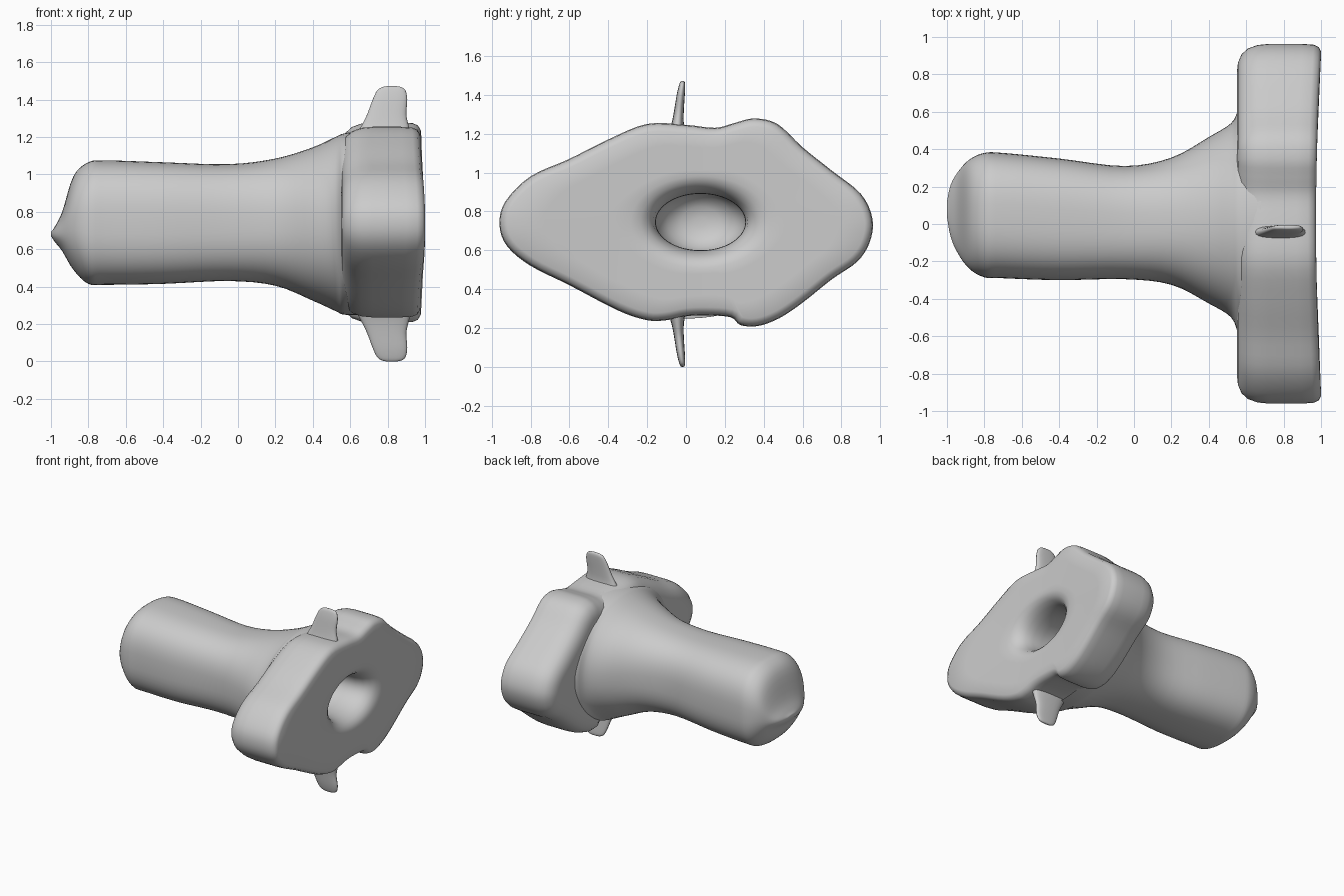
import bpy, bmesh, math
from mathutils import Vector

if "Cube" in bpy.data.objects:
    bpy.data.objects.remove(bpy.data.objects["Cube"])


def spline(pts, steps, closed):
    """Catmull-Rom samples through tuples of any size."""
    n, out = len(pts), []
    get = (lambda i: pts[i % n]) if closed else (lambda i: pts[max(0, min(n - 1, i))])
    for i in range(n if closed else n - 1):
        for k in range(steps):
            t = k / steps
            out.append(tuple(
                0.5 * (2 * b + (c - a) * t + (2 * a - 5 * b + 4 * c - d) * t * t
                       + (3 * b - a - 3 * c + d) * t ** 3)
                for a, b, c, d in zip(get(i - 1), get(i), get(i + 1), get(i + 2))))
    if not closed:
        out.append(tuple(pts[-1]))
    return out


def loft(name, rings, cap_start=False, cap_end=False):
    """Skin a list of equal-length rings into a smooth object."""
    bm = bmesh.new()
    rows = [[bm.verts.new(p) for p in r] for r in rings]
    n = len(rows[0])
    for a, b in zip(rows, rows[1:]):
        for i in range(n):
            j = (i + 1) % n
            bm.faces.new((a[i], a[j], b[j], b[i]))
    for use, row in ((cap_start, rows[0]), (cap_end, rows[-1])):
        if use:
            bm.faces.new(row)
    bmesh.ops.recalc_face_normals(bm, faces=bm.faces)
    me = bpy.data.meshes.new(name)
    bm.to_mesh(me)
    bm.free()
    ob = bpy.data.objects.new(name, me)
    bpy.context.collection.objects.link(ob)
    bpy.ops.object.select_all(action='DESELECT')
    ob.select_set(True)
    bpy.context.view_layer.objects.active = ob
    bpy.ops.object.shade_smooth_by_angle(angle=math.radians(60))
    return ob


def superellipse(n, p):
    """Unit rounded-box section as (u, v) pairs."""
    out = []
    for i in range(n):
        a = 2 * math.pi * i / n
        c, s = math.cos(a), math.sin(a)
        out.append((math.copysign(abs(c) ** (2 / p), c), math.copysign(abs(s) ** (2 / p), s)))
    return out


# Shaft: x, y min, y max, z min, z max, section power
stations = [
    (-1.0, 0.04, 0.12, 0.672, 0.692, 2.0),
    (-0.98, -0.07, 0.21, 0.64, 0.72, 2.1),
    (-0.94, -0.16, 0.28, 0.59, 0.80, 2.2),
    (-0.88, -0.24, 0.345, 0.49, 0.99, 2.4),
    (-0.80, -0.285, 0.38, 0.415, 1.065, 2.6),
    (-0.70, -0.29, 0.38, 0.41, 1.075, 2.7),
    (-0.40, -0.30, 0.35, 0.415, 1.065, 2.7),
    (-0.05, -0.295, 0.31, 0.43, 1.055, 2.6),
    (0.20, -0.325, 0.355, 0.405, 1.085, 2.4),
    (0.40, -0.425, 0.465, 0.325, 1.145, 2.2),
    (0.52, -0.50, 0.54, 0.27, 1.20, 2.1),
    (0.57, -0.60, 0.62, 0.25, 1.22, 2.0),
    (0.68, -0.64, 0.66, 0.25, 1.235, 2.0),
]
rings = []
for x, y0, y1, z0, z1, p in spline(stations, 4, False):
    rings.append([(x, (y0 + y1) / 2 + u * (y1 - y0) / 2, (z0 + z1) / 2 + v * (z1 - z0) / 2)
                  for u, v in superellipse(64, p)])
loft("shaft", rings, cap_start=True)

# Flange outline in y, z
outline = spline([
    (-0.96, 0.73), (-0.93, 0.85), (-0.80, 0.98), (-0.60, 1.07), (-0.40, 1.17), (-0.20, 1.25),
    (0.0, 1.245), (0.15, 1.23), (0.25, 1.255), (0.35, 1.278), (0.47, 1.25), (0.60, 1.13),
    (0.75, 1.01), (0.90, 0.89), (0.96, 0.76), (0.945, 0.64), (0.88, 0.54), (0.75, 0.45),
    (0.60, 0.33), (0.48, 0.25), (0.37, 0.21), (0.28, 0.215), (0.23, 0.255), (0.10, 0.265),
    (0.0, 0.26), (-0.10, 0.24), (-0.20, 0.24), (-0.35, 0.29), (-0.60, 0.42), (-0.80, 0.52),
    (-0.92, 0.62)], 4, True)
N = len(outline)
HY, HZ = 0.075, 0.745


def dish(x, y):
    return x - 0.03 * (1 - (y / 0.96) ** 2) if x > 0.75 else x


def inset_ring(x, d):
    out = []
    for i, (y, z) in enumerate(outline):
        a, b = outline[i - 2], outline[(i + 2) % N]
        t = Vector((b[0] - a[0], b[1] - a[1])).normalized()
        yy, zz = y + t.y * d, z - t.x * d
        out.append((dish(x, yy), yy, zz))
    return out


def hole_ring(x, ry, rz):
    out = []
    for y, z in outline:
        a = math.atan2((z - HZ) / rz, (y - HY) / ry)
        yy = HY + ry * math.cos(a)
        out.append((dish(x, yy), yy, HZ + rz * math.sin(a)))
    return out


# Flange: open back under the shaft flare, rounded rim, dished face, recessed socket
rings = [[(0.57, 0.03 + (y - 0.03) * 0.5, 0.74 + (z - 0.74) * 0.5) for y, z in outline]]
rings += [inset_ring(x, d) for x, d in (
    (0.55, 0.15), (0.556, 0.10), (0.575, 0.055), (0.61, 0.024), (0.66, 0.006), (0.72, 0),
    (0.90, 0), (0.96, 0.004), (0.988, 0.016), (1.003, 0.042))]
rim, lip = rings[-1], hole_ring(1.003, 0.36, 0.235)
for t in (0.3, 0.6, 0.85):
    rings.append([tuple(Vector(a).lerp(Vector(b), t)) for a, b in zip(rim, lip)])
rings.append(lip)
rings += [hole_ring(*r) for r in (
    (0.99, 0.31, 0.205), (0.965, 0.27, 0.18), (0.92, 0.243, 0.16), (0.86, 0.232, 0.147),
    (0.78, 0.23, 0.145), (0.62, 0.235, 0.16), (0.48, 0.22, 0.16), (0.39, 0.17, 0.13),
    (0.35, 0.10, 0.08), (0.34, 0.03, 0.025))]
loft("flange", rings, cap_end=True)

# Thin fins above and below: z, x min, x max, y centre, half thickness
fin = spline([
    (1.15, 0.60, 0.94, -0.05, 0.055), (1.25, 0.655, 0.915, -0.043, 0.032),
    (1.32, 0.69, 0.90, -0.036, 0.025), (1.40, 0.72, 0.905, -0.027, 0.021),
    (1.45, 0.745, 0.895, -0.02, 0.016), (1.468, 0.775, 0.87, -0.018, 0.010),
    (1.472, 0.80, 0.84, -0.018, 0.004)], 3, False)
for name, flip in (("upper_fin", False), ("lower_fin", True)):
    loft(name, [[((a + b) / 2 + u * (b - a) / 2, yc + v * h, 1.472 - z if flip else z)
                 for u, v in superellipse(24, 2.6)] for z, a, b, yc, h in fin],
         cap_start=True, cap_end=True)
